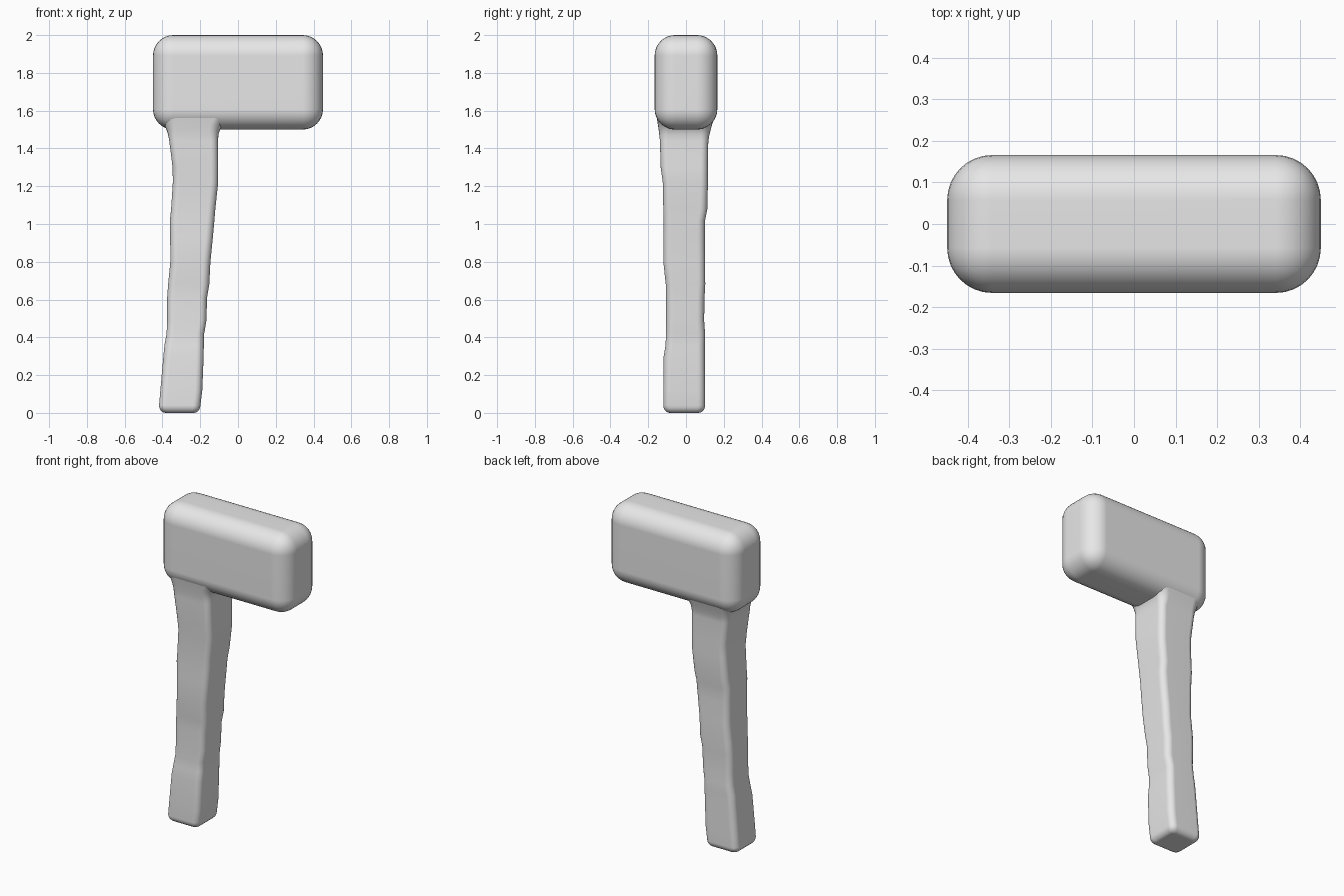
import bpy, bmesh, math

if "Cube" in bpy.data.objects:
    bpy.data.objects.remove(bpy.data.objects["Cube"])

grey = bpy.data.materials.new("light_grey")
grey.diffuse_color = (0.8, 0.8, 0.8, 1)
grey.use_nodes = True
grey.node_tree.nodes["Principled BSDF"].inputs["Base Color"].default_value = grey.diffuse_color


def finish(bm, name):
    bmesh.ops.recalc_face_normals(bm, faces=bm.faces)
    mesh = bpy.data.meshes.new(name)
    bm.to_mesh(mesh)
    bm.free()
    mesh.materials.append(grey)
    for p in mesh.polygons:
        p.use_smooth = True
    ob = bpy.data.objects.new(name, mesh)
    bpy.context.collection.objects.link(ob)
    ob.modifiers.new("normals", 'WEIGHTED_NORMAL')
    return ob


def rounded_rect(x0, x1, y0, y1, r, n=5):
    pts = []
    corners = ((x1 - r, y1 - r), (x0 + r, y1 - r), (x0 + r, y0 + r), (x1 - r, y0 + r))
    for q, (cx, cy) in enumerate(corners):
        for i in range(n + 1):
            a = math.pi / 2 * (q + i / n)
            pts.append((cx + r * math.cos(a), cy + r * math.sin(a)))
    return pts


# Hammer head: heavily rounded block
bm = bmesh.new()
bmesh.ops.create_cube(bm, size=1)
for v in bm.verts:
    v.co = (v.co.x * 0.9, v.co.y * 0.332, 1.75 + v.co.z * 0.5)
bmesh.ops.bevel(bm, geom=bm.edges[:], offset=0.108, segments=8, profile=0.5,
                affect='EDGES')
finish(bm, "hammer_head")

# Handle: uneven hand-carved shaft (z, left, right, front, back)
shaft = [
    (0.04, -0.418, -0.199, -0.120, 0.101),
    (0.12, -0.411, -0.189, -0.120, 0.101),
    (0.30, -0.395, -0.182, -0.118, 0.100),
    (0.36, -0.389, -0.181, -0.108, 0.100),
    (0.42, -0.378, -0.179, -0.106, 0.101),
    (0.49, -0.375, -0.167, -0.105, 0.096),
    (0.61, -0.375, -0.164, -0.105, 0.098),
    (0.68, -0.370, -0.152, -0.107, 0.102),
    (0.80, -0.358, -0.146, -0.120, 0.101),
    (0.93, -0.359, -0.133, -0.119, 0.100),
    (1.02, -0.360, -0.125, -0.118, 0.101),
    (1.08, -0.354, -0.120, -0.120, 0.113),
    (1.22, -0.345, -0.105, -0.123, 0.116),
    (1.30, -0.346, -0.105, -0.134, 0.116),
    (1.44, -0.364, -0.106, -0.138, 0.118),
]
rings = []
# Rounded foot of the handle
z, x0, x1, y0, y1 = shaft[0]
for i in range(5):
    a = math.pi / 2 * i / 5
    d = 0.035 * (1 - math.sin(a))
    rings.append((z * (1 - math.cos(a)), x0 + d, x1 - d, y0 + d, y1 - d, 0.038 - d * 0.6))
rings += [row + (0.038,) for row in shaft]
# Flare that blends the handle into the head
z, x0, x1, y0, y1 = shaft[-1]
for i in range(1, 8):
    t = i / 7
    s = t * t
    rings.append((z + 0.16 * t ** 0.8, x0 - 0.075 * t ** 1.3, x1 + 0.13 * s,
                  y0 - 0.024 * t, y1 + 0.044 * t, 0.038 + 0.06 * t))

bm = bmesh.new()
loops = []
for z, x0, x1, y0, y1, r in rings:
    loops.append([bm.verts.new((x, y, z)) for x, y in rounded_rect(x0, x1, y0, y1, r)])
for a, b in zip(loops, loops[1:]):
    n = len(a)
    for i in range(n):
        bm.faces.new((a[i], a[(i + 1) % n], b[(i + 1) % n], b[i]))
bm.faces.new(loops[0])
bm.faces.new(loops[-1])
finish(bm, "handle")
